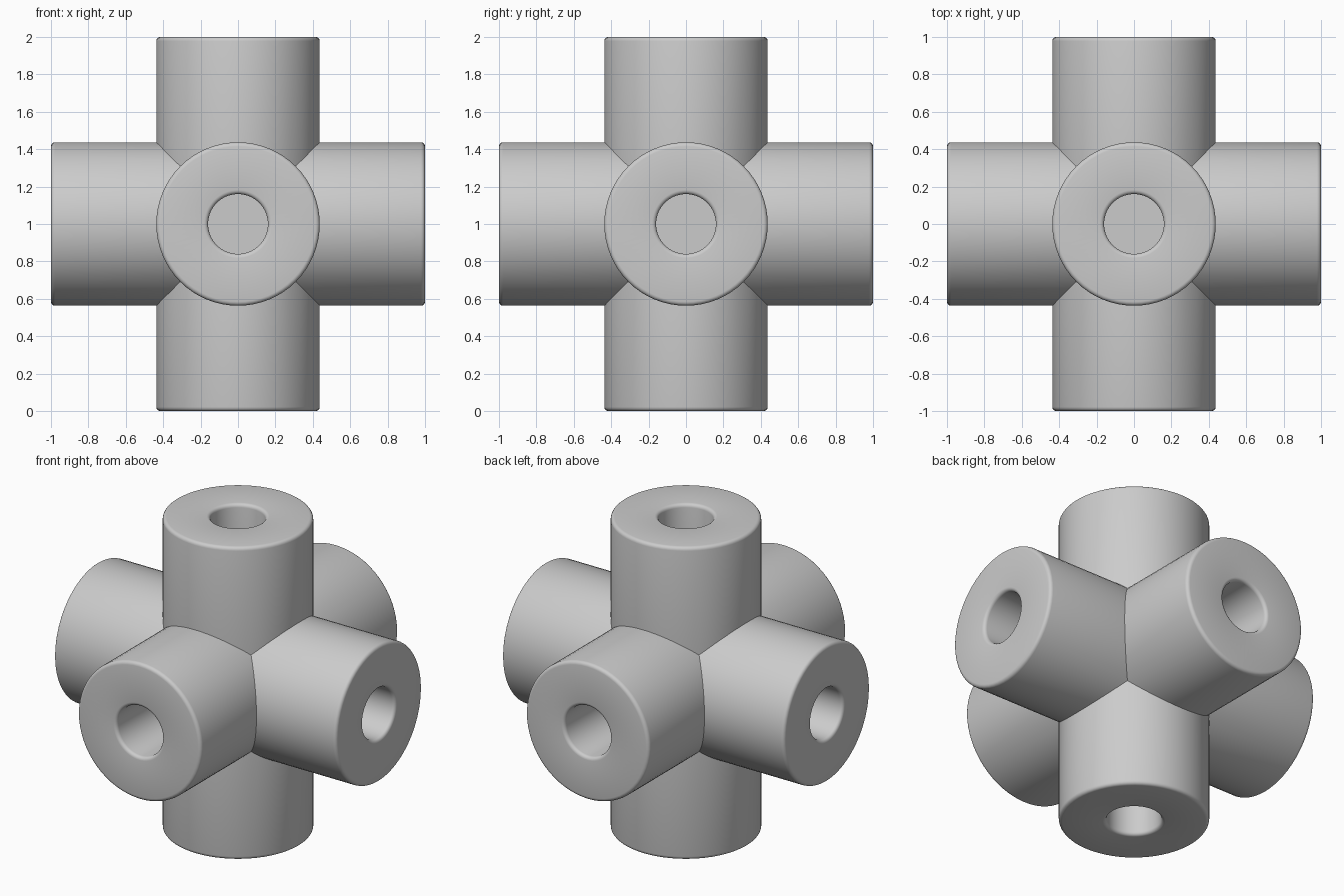
import bpy, bmesh
from math import pi, sin, cos
from mathutils import Matrix, Vector

cube = bpy.data.objects.get("Cube")
if cube:
    bpy.data.objects.remove(cube, do_unlink=True)

SEGMENTS = 64
RADIUS = 0.437      # arm radius
BORE = 0.16         # hole radius
DEPTH = 0.6         # hole depth
FILLET = 0.022
STEPS = 4

mat = bpy.data.materials.new("light grey")
mat.use_nodes = True
colour = (0.6, 0.6, 0.6, 1)
mat.diffuse_color = colour
mat.node_tree.nodes["Principled BSDF"].inputs["Base Color"].default_value = colour


def arm_profile():
    """Radius and height from the outer rounded rim to the floor of the hole."""
    turns = [pi / 2 * i / STEPS for i in range(STEPS + 1)]
    outer = [(RADIUS - FILLET + FILLET * cos(t), 1 - FILLET + FILLET * sin(t)) for t in turns]
    inner = [(BORE + FILLET - FILLET * sin(t), 1 - FILLET + FILLET * cos(t)) for t in turns]
    return outer + inner + [(BORE, 1 - DEPTH)]


def add_arm(bm, turn):
    """One arm whose root is mitred against its four neighbours."""
    angles = [2 * pi * i / SEGMENTS for i in range(SEGMENTS)]

    def ring(points):
        return [bm.verts.new(turn @ Vector(p)) for p in points]

    rings = [ring([(RADIUS * cos(a), RADIUS * sin(a),
                    RADIUS * max(abs(cos(a)), abs(sin(a)))) for a in angles])]
    for r, z in arm_profile():
        rings.append(ring([(r * cos(a), r * sin(a), z) for a in angles]))
    for low, high in zip(rings, rings[1:]):
        for i in range(SEGMENTS):
            j = (i + 1) % SEGMENTS
            bm.faces.new((low[i], low[j], high[j], high[i]))
    bm.faces.new(rings[-1])     # hole floor


# Six arms welded along their mitred seams
bm = bmesh.new()
for k in range(4):
    add_arm(bm, Matrix.Rotation(k * pi / 2, 3, "X"))
for side in (1, -1):
    add_arm(bm, Matrix.Rotation(side * pi / 2, 3, "Y"))
bmesh.ops.remove_doubles(bm, verts=bm.verts, dist=0.0005)
bmesh.ops.recalc_face_normals(bm, faces=bm.faces)

mesh = bpy.data.meshes.new("six_way_connector")
bm.to_mesh(mesh)
bm.free()
mesh.materials.append(mat)
connector = bpy.data.objects.new("six_way_connector", mesh)
connector.location.z = 1
bpy.context.collection.objects.link(connector)

# Smooth barrels and rims, crisp seams
bpy.ops.object.select_all(action="DESELECT")
connector.select_set(True)
bpy.context.view_layer.objects.active = connector
bpy.ops.object.shade_smooth_by_angle(angle=pi / 6)
